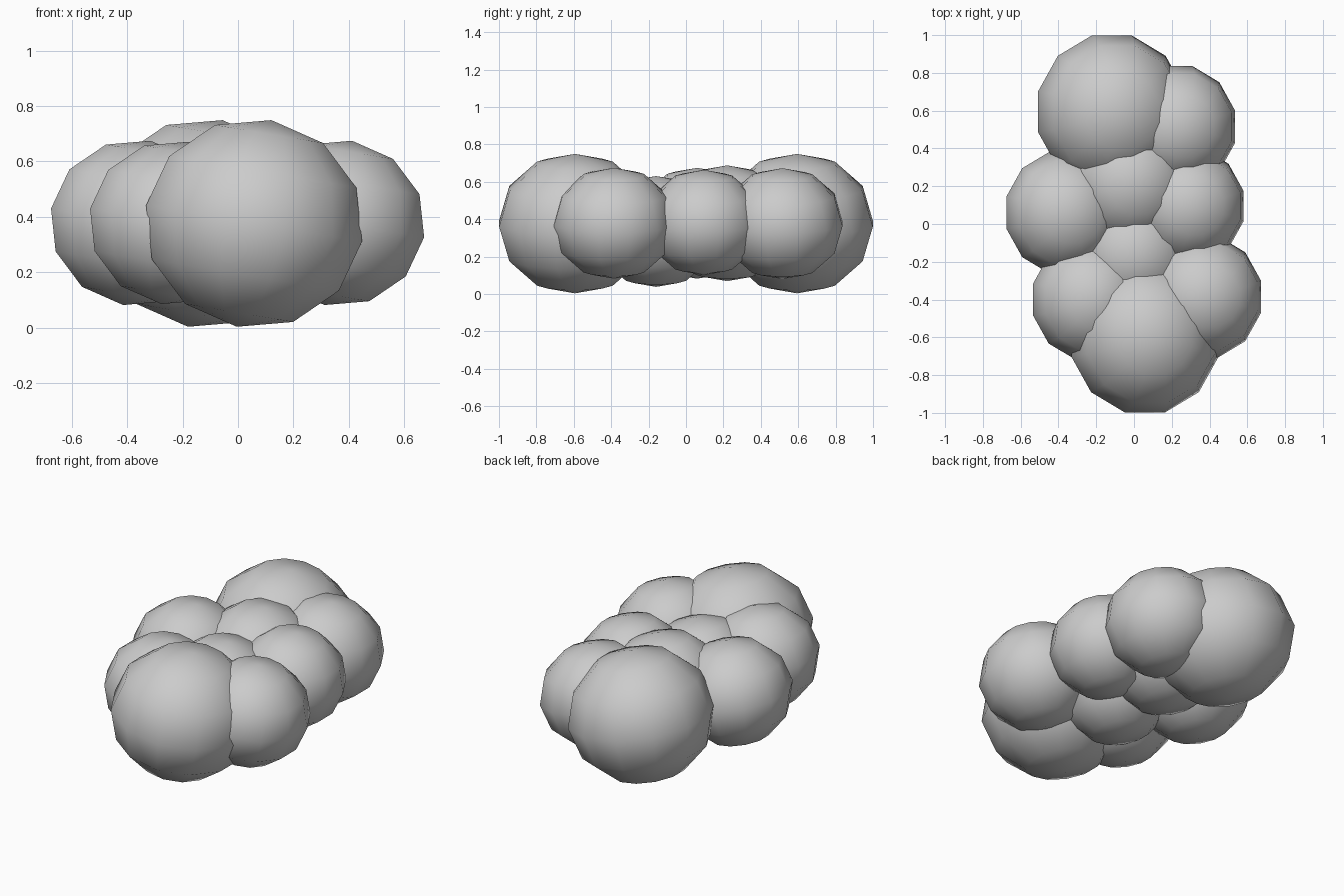
import bpy
from math import radians
from mathutils import Matrix

if "Cube" in bpy.data.objects:
    bpy.data.objects.remove(bpy.data.objects["Cube"])

# name, centre (x, y, z), size relative to the large lobes
LOBES = [
    ("front_large_lobe", (0.058, -0.594, 0.376), 1.0),
    ("back_large_lobe", (-0.118, 0.594, 0.376), 1.0),
    ("left_middle_lobe", (-0.365, 0.06, 0.378), 0.795),
    ("right_front_lobe", (0.362, -0.385, 0.378), 0.795),
    ("right_back_lobe", (0.225, 0.515, 0.376), 0.795),
    ("left_front_lobe", (-0.228, -0.40, 0.378), 0.785),
    ("right_middle_lobe", (0.285, 0.095, 0.382), 0.755),
    ("centre_back_lobe", (-0.02, 0.22, 0.378), 0.83),
    ("centre_front_lobe", (0.0, -0.16, 0.334), 0.795),
]

# every lobe shares the same slight squash and sideways tilt
SHAPE = (Matrix.Rotation(radians(9.5), 4, 'Y')
         @ Matrix.Diagonal((0.409, 0.419, 0.378, 1.0))
         @ Matrix.Rotation(radians(15), 4, 'Z'))


def lobe(name, centre, size):
    bpy.ops.mesh.primitive_uv_sphere_add(segments=12, ring_count=6, radius=1)
    ob = bpy.context.object
    ob.name = name
    ob.data.transform(Matrix.Scale(size, 4) @ SHAPE)
    ob.location = centre
    bpy.ops.object.shade_smooth()


for part in LOBES:
    lobe(*part)
